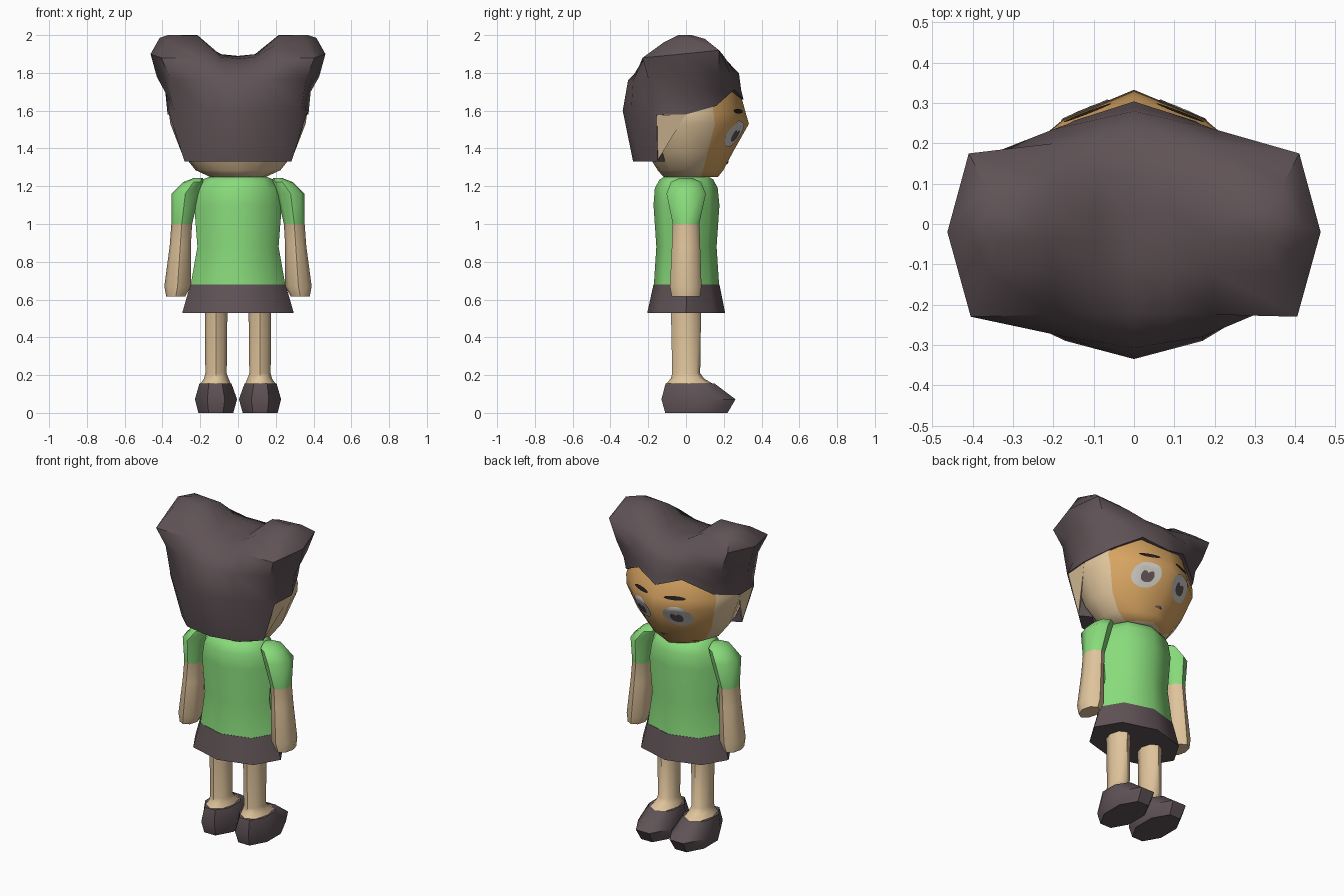
import bpy, bmesh, math
from mathutils import Vector
from mathutils.bvhtree import BVHTree

if "Cube" in bpy.data.objects:
    bpy.data.objects.remove(bpy.data.objects["Cube"])


def material(name, rgb):
    m = bpy.data.materials.new(name)
    m.diffuse_color = (*rgb, 1)
    m.use_nodes = True
    m.node_tree.nodes["Principled BSDF"].inputs["Base Color"].default_value = m.diffuse_color
    return m


DARK = material("dark_brown", (0.115, 0.085, 0.092))
SKIN = material("skin", (0.74, 0.55, 0.33))
FACE = material("face_tan", (0.68, 0.37, 0.12))
GREEN = material("shirt_green", (0.25, 0.71, 0.20))
WHITE = material("eye_white", (0.60, 0.58, 0.54))
BLACK = material("brow_black", (0.02, 0.015, 0.015))


def make(name, verts, faces, mats, rule=None, angle=50):
    """Mesh object; rule(face centre) gives the material index."""
    bm = bmesh.new()
    vs = [bm.verts.new(v) for v in verts]
    for f in faces:
        bm.faces.new([vs[i] for i in f])
    bmesh.ops.recalc_face_normals(bm, faces=bm.faces)
    if rule:
        for f in bm.faces:
            f.material_index = rule(f.calc_center_median())
    me = bpy.data.meshes.new(name)
    bm.to_mesh(me)
    bm.free()
    ob = bpy.data.objects.new(name, me)
    bpy.context.collection.objects.link(ob)
    for m in mats:
        me.materials.append(m)
    bpy.ops.object.select_all(action='DESELECT')
    ob.select_set(True)
    bpy.context.view_layer.objects.active = ob
    bpy.ops.object.shade_smooth_by_angle(angle=math.radians(angle))
    return ob


def bridge(rings):
    """Flat vertex list and side quads for a stack of closed rings."""
    n = len(rings[0])
    verts = [p for r in rings for p in r]
    faces = [(k * n + i, k * n + (i + 1) % n, (k + 1) * n + (i + 1) % n, (k + 1) * n + i)
             for k in range(len(rings) - 1) for i in range(n)]
    return verts, faces


def loft(name, rows, mats, rule=None, n=8, half_turn=False):
    """Rows are (z, x0, x1, y0, y1) extents of elliptical rings."""
    rings = []
    off, grow = (math.pi / n, 1 / math.cos(math.pi / n)) if half_turn else (0, 1)
    for z, x0, x1, y0, y1 in rows:
        cx, cy, rx, ry = (x0 + x1) / 2, (y0 + y1) / 2, abs(x1 - x0) / 2 * grow, (y1 - y0) / 2 * grow
        rings.append([(cx + rx * math.cos(off + math.tau * i / n),
                       cy + ry * math.sin(off + math.tau * i / n), z) for i in range(n)])
    verts, faces = bridge(rings)
    faces += [tuple(range(n)), tuple(range(len(verts) - n, len(verts)))]
    return make(name, verts, faces, mats, rule)


def mirror_ring(half):
    return half + [(-x, y, z) for x, y, z in reversed(half[1:-1])]


def lerp(a, b, t):
    return tuple(p + (q - p) * t for p, q in zip(a, b))


# Torso, skirt and neck
loft("shirt", [(0.68, -.25, .25, -.17, .175), (0.88, -.215, .215, -.157, .162),
               (1.10, -.232, .232, -.172, .177), (1.19, -.215, .215, -.165, .168),
               (1.235, -.19, .19, -.14, .145), (1.25, -.15, .15, -.115, .12)], [GREEN])
loft("skirt", [(0.53, -.295, .295, -.205, .207), (0.68, -.252, .252, -.172, .177)], [DARK])
loft("neck", [(1.20, -.11, .11, -.09, .10), (1.30, -.11, .11, -.09, .10)], [SKIN])

for side, s in (("right", 1), ("left", -1)):
    def flip(rows):
        return [(z, s * a, s * b, c, d) for z, a, b, c, d in rows]

    # Arm with a short sleeve down to z = 1
    loft(side + "_arm", flip([
        (0.615, .28, .38, -.075, .075), (0.67, .25, .39, -.085, .082),
        (0.88, .25, .362, -.075, .075), (1.00, .243, .353, -.07, .07),
        (1.16, .205, .353, -.103, .105), (1.222, .18, .29, -.08, .08),
        (1.243, .185, .235, -.035, .035)]),
        [SKIN, GREEN], lambda c: int(c.z > 1.0))
    # Leg flaring into the ankle
    loft(side + "_leg", flip([
        (0.15, .037, .202, -.11, .15), (0.182, .05, .18, -.08, .095),
        (0.21, .06, .173, -.073, .075), (0.56, .056, .176, -.08, .08)]), [SKIN])
    # Shoe
    loft(side + "_shoe", flip([
        (0.0, .025, .21, -.11, .22), (0.072, .005, .228, -.13, .262),
        (0.156, .035, .204, -.108, .15)]), [DARK], half_turn=True)

# Head: one half outline scaled by width, front depth and back depth
OUTLINE = [(0, 1), (.49, .78), (.85, .46), (1, 0), (.88, -.55), (.42, -.92), (0, -1)]
LEVELS = [(1.25, .15, .17, .12), (1.285, .225, .198, .15), (1.38, .30, .248, .21),
          (1.53, .358, .333, .26), (1.585, .366, .317, .265), (1.72, .335, .28, .25),
          (1.80, .25, .19, .18)]
rings = [mirror_ring([(w * x, y * (f if y > 0 else b), z) for x, y in OUTLINE])
         for z, w, f, b in LEVELS]
verts, faces = bridge(rings)
n = len(rings[0])
faces += [tuple(range(n)), tuple(range(len(verts) - n, len(verts)))]
head = make("head", verts, faces, [SKIN, FACE])
for p in head.data.polygons:
    k = p.index % n
    if p.index < n * (len(rings) - 1) and k in (0, 1, n - 2, n - 1):
        p.material_index = 1
tree = BVHTree.FromPolygons([Vector(v) for v in verts], faces)

# Ear wedges
for side, s in (("right", 1), ("left", -1)):
    make(side + "_ear", [(s * .367, 0, 1.58), (s * .357, -.155, 1.577),
                         (s * .285, -.148, 1.34), (s * .25, -.13, 1.56)],
         [(0, 1, 2), (1, 3, 2), (0, 2, 3), (0, 3, 1)], [SKIN], angle=20)

# Hair: half rings from the hairline up to the twin crests
# order: front centre, front, front corner, side, back corner, back, back centre
UPPER = [
    [(0, .292, 1.71), (.16, .25, 1.75), (.31, .172, 1.70), (.385, 0, 1.70),
     (.335, -.19, 1.60), (.17, -.29, 1.60), (0, -.335, 1.60)],
    [(0, .28, 1.80), (.20, .235, 1.80), (.36, .172, 1.79), (.43, -.01, 1.78),
     (.36, -.20, 1.77), (.17, -.28, 1.76), (0, -.307, 1.76)],
    [(0, .22, 1.86), (.20, .20, 1.89), (.41, .175, 1.92), (.463, -.02, 1.90),
     (.405, -.23, 1.88), (.20, -.225, 1.875), (0, -.22, 1.84)],
    [(0, .12, 1.89), (.20, .11, 1.965), (.37, .10, 1.98), (.415, 0, 1.985),
     (.36, -.12, 1.96), (.20, -.12, 1.95), (0, -.10, 1.875)],
    [(0, .02, 1.885), (.215, .03, 2.0), (.33, .03, 2.0), (.37, 0, 2.0),
     (.33, -.04, 2.0), (.215, -.04, 1.997), (0, -.03, 1.88)],
]
hairline = [(0, .304, 1.66), (.15, .256, 1.712), (.303, .16, 1.625), (.373, 0, 1.58),
            (.362, -.155, 1.578), (.283, -.15, 1.33), (.18, -.245, 1.33), (0, -.28, 1.33)]
halves = [hairline] + [h[:4] + [lerp(h[3], h[4], .55)] + h[4:] for h in UPPER]


def groove(a, b, k):
    """Extra column beside the centre, kept low near the top."""
    x, y, z = lerp(a, b, .45)
    return (x, y, a[2] + (b[2] - a[2]) * .12) if k >= 3 else (x, y, z)


halves = [[h[0], groove(h[0], h[1], k)] + h[1:7] + [groove(h[7], h[6], k), h[7]]
          for k, h in enumerate(halves)]
rings = [mirror_ring(h) for h in halves]
rings.insert(0, [(x * .75, y * .75, z) for x, y, z in rings[0]])  # underside lip
verts, faces = bridge(rings)
n = len(rings[0])
h = n // 2
top = len(verts) - n
faces += [tuple(top + j % n for j in (i, i + 1, h - 1 - i, h - i))
          for i in range(-(h // 2), h // 2)]
make("hair", verts, faces, [DARK])


# Painted face details: thin patches laid on the head
def patch(name, cx, cz, rx, rz, mat, lift, shape=lambda t: 1.0, steps=24, loops=5):
    pts = [(cx, cz)]
    for k in range(1, loops + 1):
        for i in range(steps):
            t = math.tau * i / steps
            r = shape(t) * k / loops
            pts.append((cx + rx * r * math.cos(t), cz + rz * r * math.sin(t)))
    out = []
    for x, z in pts:
        hit = tree.ray_cast(Vector((x, 1, z)), Vector((0, -1, 0)))[0]
        out.append((x, hit.y + lift, z))
    faces = [(0, 1 + i, 1 + (i + 1) % steps) for i in range(steps)]
    for k in range(loops - 1):
        a, b = 1 + k * steps, 1 + (k + 1) * steps
        faces += [(a + i, b + i, b + (i + 1) % steps, a + (i + 1) % steps) for i in range(steps)]
    ob = make(name, out, faces, [mat])
    if sum(p.normal.y for p in ob.data.polygons) < 0:
        ob.data.flip_normals()


def heart(t):
    return 1 - .5 * max(0, math.sin(t)) ** 8 - .2 * max(0, -math.sin(t + .7) * math.sin(t - .7 + math.pi))


for side, s in (("right", 1), ("left", -1)):
    patch(side + "_eye", s * .122, 1.478, .078, .070, WHITE, .005)
    patch(side + "_pupil", s * .118, 1.470, .036, .038, DARK, .009, heart)
    patch(side + "_brow", s * .115, 1.597, .060, .012, BLACK, .007)
patch("mouth", 0, 1.325, .025, .007, DARK, .005)
